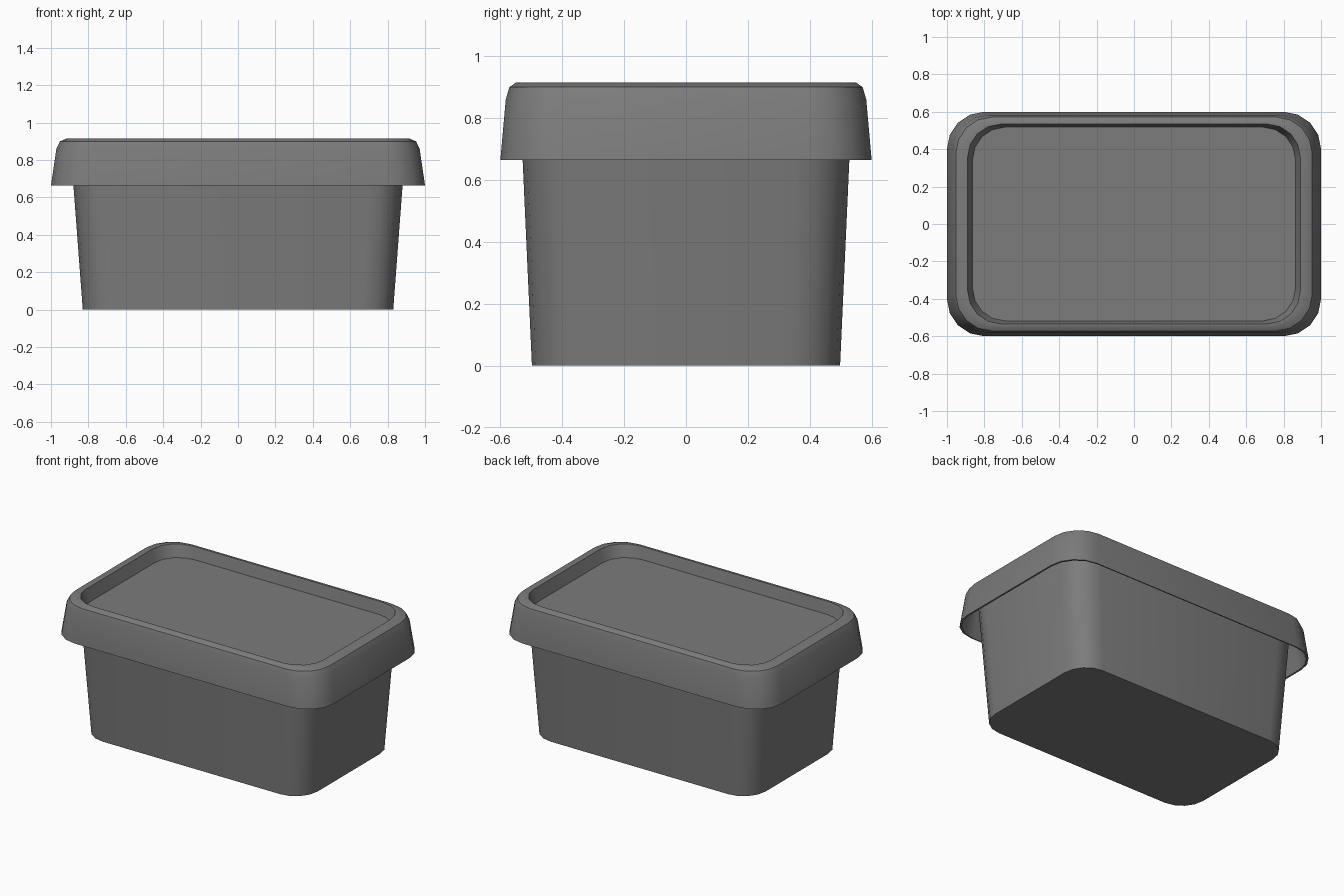
import bpy
import bmesh
import math

cube = bpy.data.objects.get("Cube")
if cube:
    bpy.data.objects.remove(cube, do_unlink=True)

DEPTH = 0.6      # depth of the tub relative to its width
RADIUS = 0.2     # corner radius at full width
STEPS = 4        # faces per rounded corner

grey = bpy.data.materials.new("grey plastic")
grey.use_nodes = True
colour = (0.2, 0.2, 0.2, 1)
grey.diffuse_color = colour
grey.node_tree.nodes["Principled BSDF"].inputs["Base Color"].default_value = colour


def outline(size, z):
    """Rounded rectangle of the given half width, at height z."""
    points = []
    for corner, (sx, sy) in enumerate([(1, 1), (-1, 1), (-1, -1), (1, -1)]):
        for step in range(STEPS + 1):
            a = math.pi / 2 * (corner + step / STEPS)
            x = sx * (1 - RADIUS) + RADIUS * math.cos(a)
            y = sy * (DEPTH - RADIUS) + RADIUS * math.sin(a)
            points.append((x * size, y * size, z))
    return points


def shell(name, profile):
    """Closed skin through stacked outlines, capped at both ends."""
    bm = bmesh.new()
    rings = [[bm.verts.new(p) for p in outline(s, z)] for s, z in profile]
    count = len(rings[0])
    for low, high in zip(rings, rings[1:]):
        for i in range(count):
            j = (i + 1) % count
            bm.faces.new((low[i], low[j], high[j], high[i]))
    bm.faces.new(rings[0][::-1])
    bm.faces.new(rings[-1])
    bmesh.ops.recalc_face_normals(bm, faces=bm.faces[:])
    mesh = bpy.data.meshes.new(name)
    bm.to_mesh(mesh)
    bm.free()
    mesh.materials.append(grey)
    obj = bpy.data.objects.new(name, mesh)
    bpy.context.collection.objects.link(obj)
    bpy.ops.object.select_all(action='DESELECT')
    obj.select_set(True)
    bpy.context.view_layer.objects.active = obj
    bpy.ops.object.shade_smooth_by_angle(angle=math.radians(35))


# Tapered tub: outside wall, lip, then inside wall down to the floor
shell("tub", [(0.83, 0), (0.88, 0.665), (0.895, 0.86),
              (0.882, 0.86), (0.818, 0.015)])

# Lid: underside of panel, inside of skirt, outside of skirt, rim, recess
shell("lid", [(0.868, 0.825), (0.885, 0.9), (0.905, 0.902), (0.945, 0.885),
              (0.958, 0.85), (0.988, 0.665), (1.0, 0.665), (0.971, 0.86),
              (0.952, 0.9), (0.917, 0.915), (0.89, 0.915), (0.863, 0.835)])
